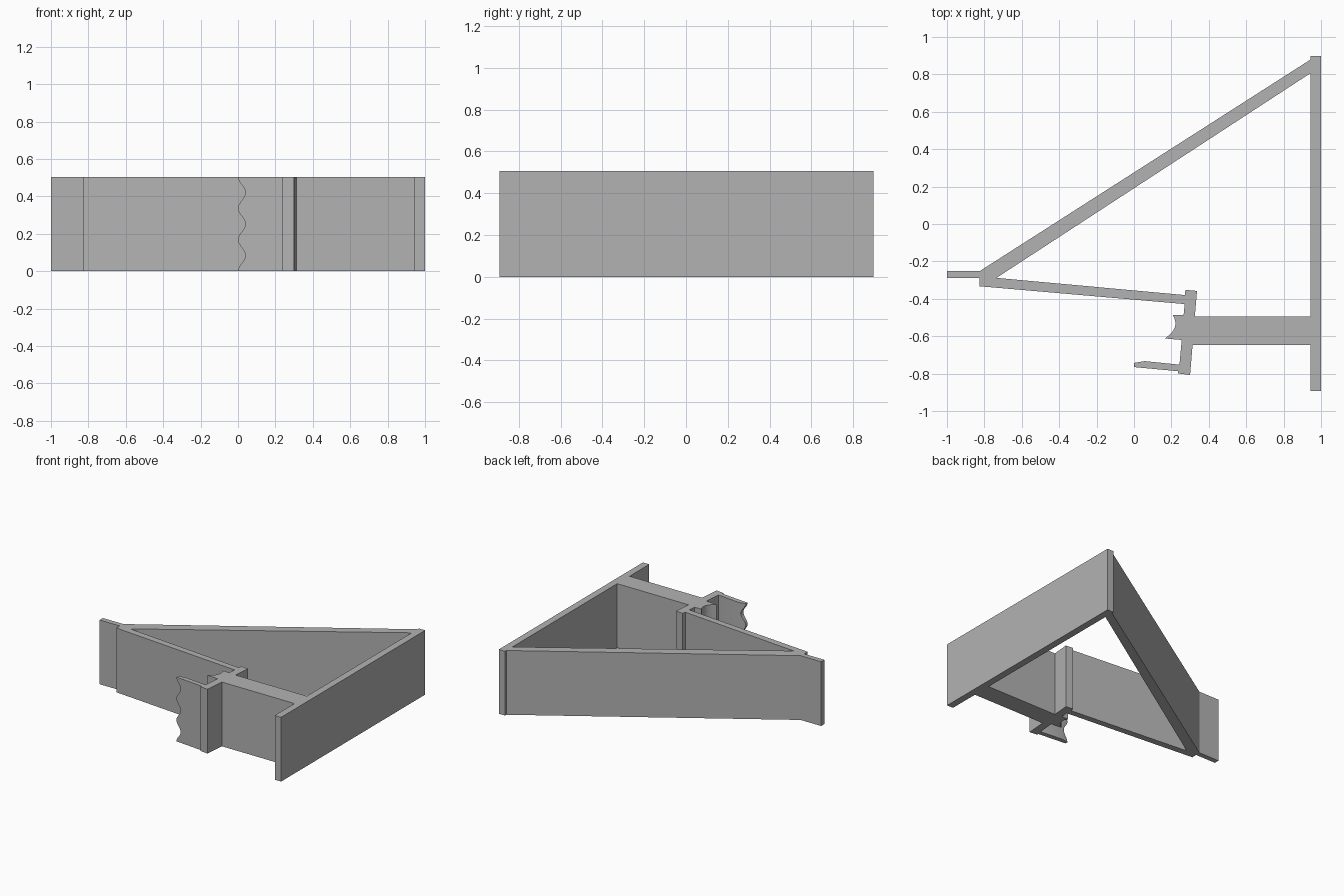
import bpy, bmesh, math

if "Cube" in bpy.data.objects:
    bpy.data.objects.remove(bpy.data.objects["Cube"])

HEIGHT = 0.505

grey = bpy.data.materials.new("plain grey")
grey.use_nodes = True
colour = (0.45, 0.45, 0.45, 1)
grey.diffuse_color = colour
grey.node_tree.nodes["Principled BSDF"].inputs["Base Color"].default_value = colour


def finish(name, bm):
    """Clean the mesh, shade it and place it in the scene."""
    bmesh.ops.remove_doubles(bm, verts=bm.verts, dist=0.0001)
    bmesh.ops.recalc_face_normals(bm, faces=bm.faces)
    mesh = bpy.data.meshes.new(name)
    bm.to_mesh(mesh)
    bm.free()
    mesh.materials.clear()
    mesh.materials.append(grey)
    mesh.shade_smooth()
    mesh.set_sharp_from_angle(angle=math.radians(25))
    ob = bpy.data.objects.new(name, mesh)
    bpy.context.collection.objects.link(ob)
    return ob


def extrude_outlines(name, outlines):
    """Fill closed outlines (inner ones become holes) and extrude upward."""
    curve = bpy.data.curves.new(name + "_profile", "CURVE")
    curve.dimensions = "2D"
    curve.fill_mode = "BOTH"
    curve.extrude = HEIGHT / 2
    for outline in outlines:
        spline = curve.splines.new("POLY")
        spline.points.add(len(outline) - 1)
        for point, (x, y) in zip(spline.points, outline):
            point.co = (x, y, 0, 1)
        spline.use_cyclic_u = True
    helper = bpy.data.objects.new(name + "_profile", curve)
    bpy.context.collection.objects.link(helper)
    bpy.context.view_layer.update()
    mesh = helper.to_mesh()
    bm = bmesh.new()
    bm.from_mesh(mesh)
    helper.to_mesh_clear()
    bpy.data.objects.remove(helper)
    bpy.data.curves.remove(curve)
    bmesh.ops.translate(bm, verts=bm.verts, vec=(0, 0, HEIGHT / 2))
    return finish(name, bm)


# Concave tooth at the end of the stem, as a quadratic curve
start, bend, end = (0.207, -0.487), (0.25, -0.555), (0.165, -0.612)
tooth = []
for i in range(13):
    t = i / 12
    tooth.append(tuple((1 - t) ** 2 * a + 2 * t * (1 - t) * b + t * t * c
                       for a, b, c in zip(start, bend, end)))

# Outside of the frame: back wall, brace, end tab, arm, tooth, clip, stem
wall_and_brace = [(1, -0.893), (1, 0.897), (0.945, 0.897), (0.945, 0.88),
                  (-0.822, -0.25)]
tab = [(-1, -0.25), (-1, -0.29), (-0.825, -0.29)]
arm = [(-0.825, -0.333), (0.271, -0.428), (0.265, -0.487)]
clip = [(0.255, -0.62), (0.243, -0.752), (0.235, -0.787), (0.234, -0.799),
        (0.3, -0.807), (0.313, -0.648)]
stem = [(0.945, -0.648), (0.945, -0.893)]
outside = wall_and_brace + tab + arm + tooth + clip + stem

# Opening inside the frame, including the raised end of the arm
opening = [(0.945, 0.807), (-0.735, -0.288), (0.272, -0.38), (0.275, -0.352),
           (0.337, -0.358), (0.325, -0.495), (0.945, -0.495)]

extrude_outlines("bracket_frame", [outside, opening])

# Finger with a scalloped tip: stacked cross-sections whose tip moves in a wave
bm = bmesh.new()
layers = 48
rings = []
for i in range(layers + 1):
    z = HEIGHT * i / layers
    tip = 0.02 * (1 - math.cos(6 * math.pi * i / layers))
    section = [(0.235, -0.787), (tip, -0.765 - 0.094 * tip),
               (tip, -0.743 + 0.175 * tip), (0.057, -0.733), (0.243, -0.752)]
    rings.append([bm.verts.new((x, y, z)) for x, y in section])
for low, high in zip(rings, rings[1:]):
    for j in range(len(low)):
        k = (j + 1) % len(low)
        bm.faces.new((low[j], low[k], high[k], high[j]))
bm.faces.new(rings[0])
bm.faces.new(rings[-1])
finish("scalloped_finger", bm)
